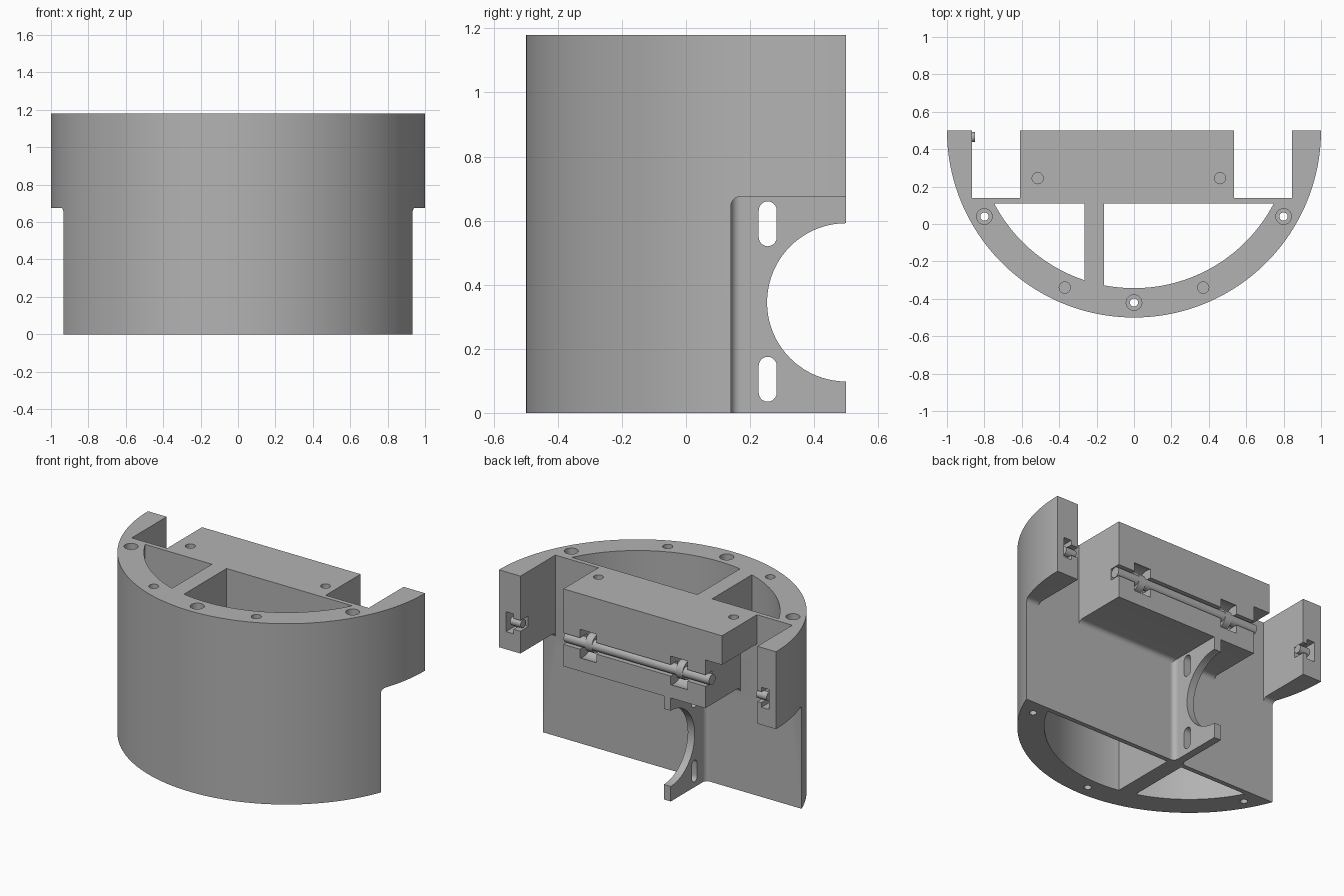
import bpy, bmesh, math

cube = bpy.data.objects.get("Cube")
if cube:
    bpy.data.objects.remove(cube, do_unlink=True)

grey = bpy.data.materials.new("plain grey")
grey.use_nodes = True
COLOUR = (0.45, 0.45, 0.45, 1)
grey.diffuse_color = COLOUR
grey.node_tree.nodes["Principled BSDF"].inputs["Base Color"].default_value = COLOUR

HEIGHT, STEP, BACK, WALL = 1.18, 0.675, 0.5, 0.14
AXLE_Y, AXLE_Z = 0.465, 0.855


def prism(name, points, axis, start, end):
    """Extrude a flat outline: (x, y) along Z or (y, z) along X."""
    bm = bmesh.new()
    place = (lambda u, v: (u, v, start)) if axis == "Z" else (lambda u, v: (start, u, v))
    face = bm.faces.new([bm.verts.new(place(u, v)) for u, v in points])
    moved = bmesh.ops.extrude_face_region(bm, geom=[face])["geom"]
    shift = (0, 0, end - start) if axis == "Z" else (end - start, 0, 0)
    bmesh.ops.translate(bm, vec=shift, verts=[g for g in moved if isinstance(g, bmesh.types.BMVert)])
    bmesh.ops.recalc_face_normals(bm, faces=bm.faces)
    mesh = bpy.data.meshes.new(name)
    bm.to_mesh(mesh)
    bm.free()
    mesh.materials.append(grey)
    obj = bpy.data.objects.new(name, mesh)
    bpy.context.scene.collection.objects.link(obj)
    return obj


def arc(cu, cv, r, a, b, n):
    angles = [math.radians(a + (b - a) * i / n) for i in range(n + 1)]
    return [(cu + r * math.cos(t), cv + r * math.sin(t)) for t in angles]


def circle(cu, cv, r, n=24):
    return arc(cu, cv, r, 0, 360, n)[:-1]


def box(name, x0, x1, y0, y1, z0, z1):
    return prism(name, [(x0, y0), (x1, y0), (x1, y1), (x0, y1)], "Z", z0, z1)


def bow(r, x0, x1, top, n):
    """Part of a round bow around the back centre, closed by a straight line at y = top."""
    pts = arc(0, BACK, r, 270 + math.degrees(math.asin(x0 / r)),
              270 + math.degrees(math.asin(x1 / r)), n)
    if pts[-1][1] < top - 0.001:
        pts.append((x1, top))
    if pts[0][1] < top - 0.001:
        pts.append((x0, top))
    return pts


def carve(obj, cutters):
    for c in cutters:
        c.hide_render = True
        mod = obj.modifiers.new(c.name, "BOOLEAN")
        mod.operation, mod.solver, mod.object = "DIFFERENCE", "EXACT", c
    graph = bpy.context.evaluated_depsgraph_get()
    graph.update()
    mesh = bpy.data.meshes.new_from_object(obj.evaluated_get(graph))
    obj.modifiers.clear()
    obj.data = mesh
    for c in cutters:
        bpy.data.objects.remove(c, do_unlink=True)


# Half-round housing
housing = prism("housing", bow(1, -1, 1, BACK, 96), "Z", 0, HEIGHT)
cuts = []

# Lower back step with a rounded inner corner
step = [(WALL, -0.1), (0.7, -0.1), (0.7, STEP)] + arc(WALL + 0.03, STEP - 0.03, 0.03, 90, 180, 6)
cuts.append(prism("step_cut", step, "X", -1.2, 1.2))

# Two open chambers either side of the rib
inner = 0.843
reach = math.sqrt(inner ** 2 - (BACK - 0.11) ** 2)
for x0, x1, n in ((-reach, -0.265, 28), (-0.16, reach, 52)):
    cuts.append(prism("chamber_cut", bow(inner, x0, x1, 0.11, n), "Z", -0.1, 1.3))

# Gaps between the centre block and the wings, and the notch under the block end
cuts.append(box("gap_cut", -0.865, -0.61, WALL, 0.7, 0.6, 1.3))
cuts.append(box("gap_cut", 0.535, 0.845, WALL, 0.7, 0.6, 1.3))
cuts.append(box("block_end_cut", -0.7, -0.49, WALL, 0.7, 0.6, 0.99))

# Counterbored through holes and blind holes
for x, y in ((-0.8, 0.04), (0.8, 0.04), (0, -0.42)):
    cuts.append(prism("screw_cut", circle(x, y, 0.022), "Z", -0.1, 1.3))
    cuts.append(prism("counterbore_cut", circle(x, y, 0.042), "Z", 1.08, 1.3))
for x, y in ((-0.37, -0.34), (0.37, -0.34), (-0.515, 0.245), (0.46, 0.245)):
    cuts.append(prism("blind_cut", circle(x, y, 0.03), "Z", 1.06, 1.3))

# Axle groove and collar pockets in the centre block
cuts.append(box("groove_cut", -0.6, 0.6, AXLE_Y - 0.035, 0.7, AXLE_Z - 0.037, AXLE_Z + 0.037))
COLLARS = (0.355, -0.3)
for x in COLLARS:
    cuts.append(prism("pocket_cut", circle(AXLE_Y, AXLE_Z, 0.1, 32), "X", x - 0.06, x + 0.06))

# Pin seats in the wing ends
for s in (-1, 1):
    a, b, c = sorted((s * 0.8, s * 0.9)), sorted((s * 0.895, s * 0.95)), AXLE_Z
    cuts.append(box("pin_channel_cut", a[0], a[1], 0.42, 0.7, c - 0.035, c + 0.035))
    cuts.append(box("pin_head_cut", b[0], b[1], 0.41, 0.7, c - 0.065, c + 0.065))
carve(housing, cuts)

# Bracket plate with a half-round opening and two slots
P0, P1 = -0.24, -0.19
outline = [(WALL - 0.01, 0.0), (BACK, 0.0)] + arc(BACK, 0.345, 0.247, 270, 90, 40)
outline += [(BACK, STEP + 0.005), (WALL - 0.01, STEP + 0.005)]
plate = prism("bracket_plate", outline, "X", P0, P1)
slots = []
for z in (0.105, 0.59):
    slot = arc(0.255, z + 0.042, 0.028, 0, 180, 10) + arc(0.255, z - 0.042, 0.028, 180, 360, 10)
    slots.append(prism("slot_cut", slot, "X", -0.4, 0))
carve(plate, slots)

# Fillets where the plate meets the wall
R = 0.03
for name, x, s in (("plate_fillet_right", P0, -1), ("plate_fillet_left", P1, 1)):
    curve = [(x + s * (R - u), WALL + R - v) for u, v in arc(0, 0, R, 0, 90, 8)]
    prism(name, curve + [(x + s * R, WALL - 0.005), (x - s * 0.005, WALL - 0.005),
                         (x - s * 0.005, WALL + R)], "Z", 0, STEP)

# Axle, its collars, and the wing pins
prism("axle", circle(AXLE_Y, AXLE_Z, 0.034), "X", -0.515, 0.534)
for x in COLLARS:
    collar = prism("axle_collar", circle(AXLE_Y - 0.025, AXLE_Z, 0.06), "X", x - 0.025, x + 0.025)
for s in (-1, 1):
    prism("wing_pin", circle(AXLE_Y, AXLE_Z, 0.027), "X", s * 0.85, s * 0.925)

# Smooth curved walls, keep crisp edges
bpy.ops.object.select_all(action="DESELECT")
for obj in bpy.context.scene.objects:
    if obj.type == "MESH":
        obj.select_set(True)
        bpy.context.view_layer.objects.active = obj
bpy.ops.object.shade_smooth_by_angle(angle=math.radians(30))
